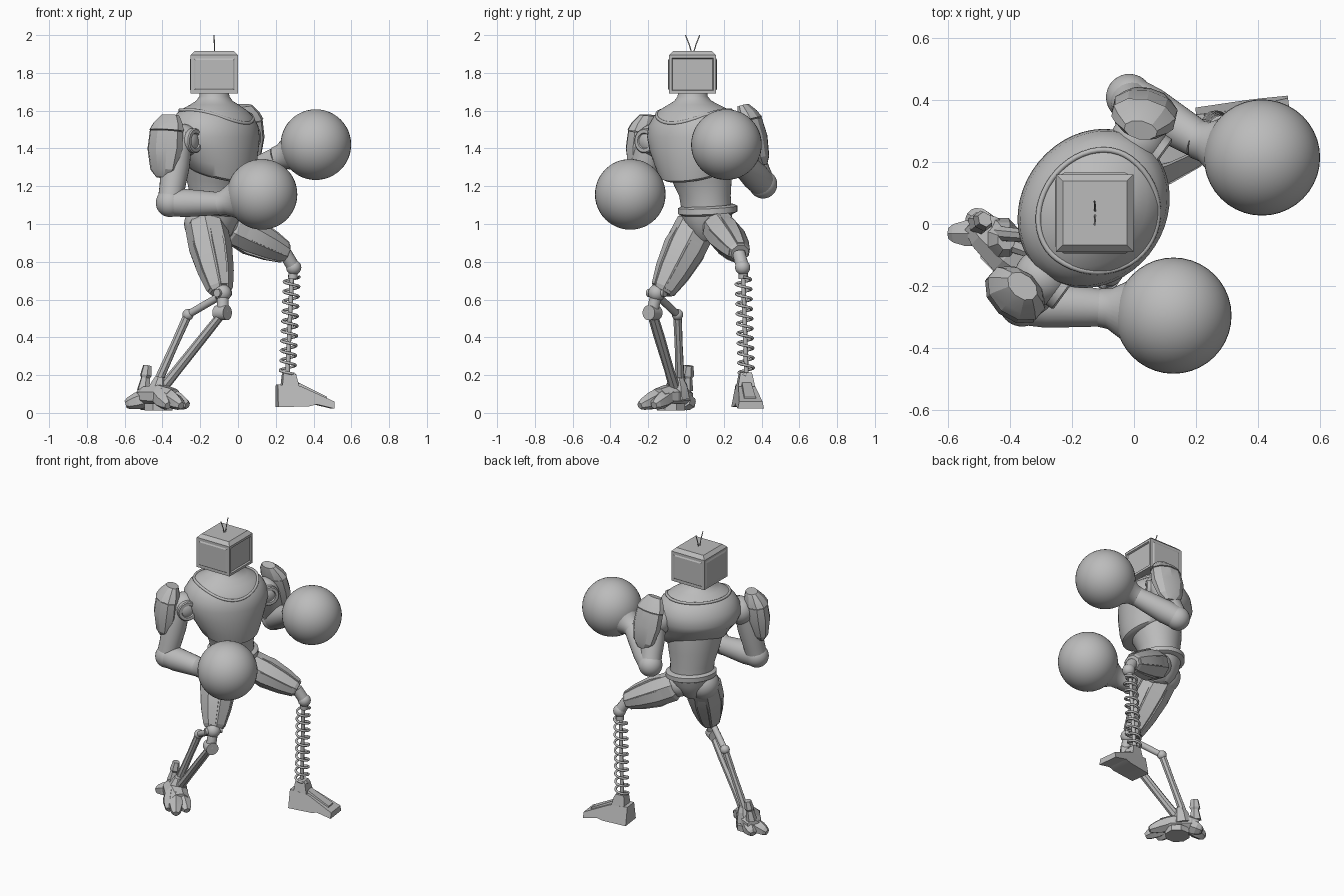
import bpy, bmesh, math
from mathutils import Vector, Matrix

if "Cube" in bpy.data.objects:
    bpy.data.objects.remove(bpy.data.objects["Cube"], do_unlink=True)

grey = bpy.data.materials.new("plain_grey")
grey.use_nodes = True
GREY = (0.5, 0.5, 0.5, 1)
grey.diffuse_color = GREY
grey.node_tree.nodes["Principled BSDF"].inputs["Base Color"].default_value = GREY

TURN = math.radians(54)                      # shoulder line, seen from above
SIDE = Vector((math.cos(TURN), math.sin(TURN), 0))
FRONT = Vector((SIDE.y, -SIDE.x, 0))


def finish(name, bm, matrix=None, angle=35):
    bmesh.ops.recalc_face_normals(bm, faces=bm.faces)
    if matrix is not None:
        bm.transform(matrix)
    mesh = bpy.data.meshes.new(name)
    bm.to_mesh(mesh)
    bm.free()
    obj = bpy.data.objects.new(name, mesh)
    bpy.context.collection.objects.link(obj)
    mesh.materials.append(grey)
    for p in mesh.polygons:
        p.use_smooth = True
    mesh.set_sharp_from_angle(angle=math.radians(angle))


def loft(name, rings, sides=32, matrix=None, angle=35):
    """Skin elliptical rings given as (centre, half width, half depth, optional tilt)."""
    bm = bmesh.new()
    loops = []
    steps = [2 * math.pi * (i + 0.5) / sides for i in range(sides)]
    for c, a, b, *tilt in rings:
        rise = sum(tilt) * b
        loops.append([bm.verts.new(Vector(c) + Vector((a * math.cos(t), b * math.sin(t), rise * math.sin(t))))
                      for t in steps])
    for lo, hi in zip(loops, loops[1:]):
        for i in range(sides):
            j = (i + 1) % sides
            bm.faces.new((lo[i], lo[j], hi[j], hi[i]))
    bm.faces.new(loops[0][::-1])
    bm.faces.new(loops[-1])
    finish(name, bm, matrix, angle)


def along(p0, p1):
    d = Vector(p1) - Vector(p0)
    return Matrix.Translation(p0) @ d.to_track_quat('Z', 'Y').to_matrix().to_4x4(), d.length


def limb(name, p0, p1, profile, sides=20, angle=35):
    """Skin a limb between two points; profile holds (fraction, half width, half depth)."""
    m, n = along(p0, p1)
    loft(name, [((0, 0, t * n), a, b) for t, a, b in profile], sides, m, angle)


def rod(name, p0, p1, r, sides=12):
    limb(name, p0, p1, [(0, r, r), (1, r, r)], sides)


def ball(name, c, r):
    bm = bmesh.new()
    bmesh.ops.create_uvsphere(bm, u_segments=40, v_segments=24, radius=r)
    finish(name, bm, Matrix.Translation(c), 60)


def tube(name, points, r, closed=False):
    cu = bpy.data.curves.new(name, 'CURVE')
    cu.dimensions = '3D'
    cu.bevel_depth = r
    cu.bevel_resolution = 2
    s = cu.splines.new('POLY')
    s.points.add(len(points) - 1)
    for p, q in zip(s.points, points):
        p.co = (*q, 1)
    s.use_cyclic_u = closed
    cu.materials.append(grey)
    obj = bpy.data.objects.new(name, cu)
    bpy.context.collection.objects.link(obj)


# Torso: separate shells with a step between chest, abdomen and pelvis
def torso(name, rows):
    spin = Matrix.Rotation(TURN, 4, 'Z')
    back = spin.inverted()
    loft(name, [(back @ Vector((x, y, z)), *shape) for z, x, y, *shape in rows], 48, spin, 40)


torso("pelvis", [(0.91, -.12, .11, .04, .05), (0.95, -.12, .11, .09, .09),
                 (1.02, -.12, .11, .13, .12), (1.07, -.12, .11, .145, .13)])
torso("belt", [(z, -.12, .115, a, a - .01, .08) for z, a in ((1.05, .14), (1.06, .16), (1.09, .16), (1.10, .14))])
torso("abdomen", [(1.06, -.12, .11, .135, .125), (1.15, -.12, .10, .14, .13),
                  (1.23, -.12, .085, .16, .15, .1), (1.32, -.115, .065, .18, .165, .25)])
torso("chest", [(1.265, -.10, .045, .165, .155, .3), (1.28, -.10, .045, .19, .178, .3),
                (1.34, -.11, .045, .217, .203, .22), (1.40, -.125, .047, .248, .224, .1),
                (1.46, -.13, .05, .268, .232), (1.52, -.13, .05, .263, .222),
                (1.57, -.13, .05, .235, .195), (1.605, -.13, .045, .195, .16),
                (1.632, -.125, .04, .14, .12), (1.652, -.125, .037, .10, .095),
                (1.675, -.125, .035, .08, .08), (1.71, -.125, .035, .075, .075)])
# Collar line resting on the chest, low in front and high over the shoulders
collar = []
for i in range(48):
    c, s = math.cos(2 * math.pi * i / 48), math.sin(2 * math.pi * i / 48)
    drop, reach = (.07, .213) if s > 0 else (0, .165)
    collar.append(Vector((-.13, .05, 1.603 - drop * s * s)) + SIDE * .20 * c + FRONT * reach * s)
tube("collar", collar, .009, True)

# Head: box chamfered along the top, with a framed screen and panelled sides
bm = bmesh.new()
bmesh.ops.create_cube(bm, size=1, matrix=Matrix.Diagonal((.25, .25, .225, 1)))
crown = [e for e in bm.edges if all(v.co.z > 0 for v in e.verts)]
bmesh.ops.bevel(bm, geom=crown, offset=.022, segments=1, affect='EDGES')
bm.normal_update()
for axis, rim, slope, lift in (((1, 0, 0), .022, .006, -.01), ((-1, 0, 0), .02, .015, .004),
                               ((0, 1, 0), .025, .012, .005), ((0, -1, 0), .025, .012, .005)):
    face = max(bm.faces, key=lambda f: f.normal.dot(Vector(axis)) * f.calc_area())
    bmesh.ops.inset_individual(bm, faces=[face], thickness=rim, depth=0)
    bmesh.ops.inset_individual(bm, faces=[face], thickness=slope, depth=lift)
finish("head_case", bm, Matrix.Translation((-.126, .035, 1.803)), 20)
for s in (-1, 1):
    tube("antenna", [(-.125, .035 + s * .003, 1.90), (-.125, .035 + s * .018, 1.95), (-.127, .035 + s * .038, 2.0)], .003)


# Arms: shoulder, upper arm, elbow, forearm and round glove
def arm(side, shoulder, elbow, wrist, glove):
    out = SIDE if side == "left" else -SIDE
    sh, el, wr, gl = map(Vector, (shoulder, elbow, wrist, glove))
    ball(side + "_shoulder_ball", sh, .09)
    rod(side + "_shoulder_axle", sh - out * .10, sh + out * .05, .075, 24)
    boss = sh + FRONT * .06
    limb(side + "_shoulder_boss", boss, boss + FRONT * .03,
         [(0, .066, .066), (.8, .066, .066), (1, .06, .06), (1, .042, .042), (.75, .038, .038)], 24)
    limb(side + "_upper_arm", sh + out * .03, el, [(0, .07, .07), (.4, .076, .076), (.75, .068, .068), (1, .066, .066)], 24)
    ball(side + "_elbow", el, .075)
    limb(side + "_forearm", el, wr, [(0, .07, .07), (.3, .075, .075), (.8, .065, .065), (1, .06, .06)], 24)
    limb(side + "_glove_cuff", wr, gl, [(-.05, .062, .062), (.1, .066, .066), (.35, .10, .10), (.55, .145, .145), (.7, .15, .15)], 32)
    ball(side + "_glove", gl, .187)


arm("right", (-.295, -.17, 1.44), (-.36, -.255, 1.112), (-.10, -.27, 1.108), (.127, -.295, 1.157))
arm("left", (.015, .27, 1.46), (-.015, .408, 1.21), (.21, .27, 1.35), (.412, .214, 1.42))


# Shoulder shields, with an upper cap plate
def shield(side, centre, yaw, lean, depth):
    m = Matrix.Translation(centre) @ Matrix.Rotation(yaw, 4, 'Z') @ Matrix.Rotation(lean, 4, 'X')
    loft(side + "_shoulder_shield", [((0, 0, -.17), .04, .3 * depth), ((0, 0, -.13), .082, .65 * depth),
         ((0, 0, -.02), .108, depth), ((0, 0, .075), .103, .95 * depth)], 10, m, 20)
    loft(side + "_shield_cap", [((0, 0, .08), .107, depth), ((0, -.008, .12), .09, .85 * depth),
         ((0, -.02, .165), .055, .5 * depth)], 10, m, 20)


shield("right", (-.385, -.23, 1.415), TURN + math.radians(85), .12, .075)
shield("left", (.035, .365, 1.475), math.radians(-12), .28, .062)


# Thighs: faceted shells with raised panels, blunt at the knee
def thigh(side, hip, knee, fat):
    shape = [(0, .07, .07), (.1, .10, .10), (.4, .105, .10), (.72, .088, .083), (.95, .066, .062), (1, .054, .05)]
    limb(side + "_thigh", hip, knee, [(t, a * fat, b * fat) for t, a, b in shape], 8, 15)
    m, n = along(hip, knee)
    for k in range(4):
        turn = Matrix.Rotation(k * math.pi / 2, 4, 'Z')
        rings = [((.08 * fat, 0, .16 * n), .014, .03), ((.09 * fat, 0, .42 * n), .016, .045),
                 ((.074 * fat, 0, .74 * n), .014, .036), ((.052 * fat, 0, .97 * n), .012, .026)]
        loft(side + "_thigh_panel", rings, 4, m @ turn, 15)


thigh("right", (-.18, .075, 1.03), (-.092, -.128, .64), 1.1)
thigh("left", (-.06, .165, .995), (.255, .285, .845), .95)
ball("left_hip", (-.06, .16, 1.0), .085)
ball("right_hip", (-.185, .075, 1.0), .1)

# Left shin: ball knee, rod and coil spring
ball("left_knee", (.295, .30, .77), .04)
rod("left_knee_stem", (.25, .28, .845), (.295, .30, .77), .035)
rod("left_knee_collar", (.293, .302, .765), (.29, .303, .71), .025)
top, low = Vector((.285, .303, .72)), Vector((.262, .32, .20))
rod("left_shin_rod", top, low, .012)
TURNS, STEP = 10, 16
coil = []
for i in range(TURNS * STEP + 1):
    t = 2 * math.pi * i / STEP
    coil.append(top.lerp(low, i / (TURNS * STEP)) + Vector((.04 * math.cos(t), .04 * math.sin(t), 0)))
tube("left_shin_spring", coil, .0075)


# Left foot: wedge prism, narrower on top
def wedge(name, outline, matrix):
    bm = bmesh.new()
    rows = [[bm.verts.new((x, s * w, z)) for x, z, w in outline] for s in (-1, 1)]
    bm.faces.new(rows[0])
    bm.faces.new(rows[1][::-1])
    for i in range(len(outline)):
        j = (i + 1) % len(outline)
        bm.faces.new((rows[0][i], rows[0][j], rows[1][j], rows[1][i]))
    finish(name, bm, matrix, 15)


place = Matrix.Translation((.27, .315, 0)) @ Matrix.Rotation(math.radians(7), 4, 'Z')
wedge("left_foot", [(-.065, .03, .068), (.10, .035, .072), (.14, .045, .072), (.235, .022, .07),
                    (.235, .06, .062), (.06, .14, .045), (-.065, .15, .045)], place)
wedge("left_foot_ridge", [(.05, .13, .03), (.20, .06, .035), (.20, .085, .03), (.05, .16, .024)], place)
wedge("left_ankle", [(-.04, .14, .045), (.05, .14, .045), (.035, .20, .034), (.025, .215, .03),
                     (-.03, .215, .03), (-.035, .20, .034)], place)

# Right shin: knee joint with a broad front strut and a linked back rod
knee, hub = Vector((-.08, -.155, .635)), Vector((-.08, -.18, .53))
bend = Vector((-.265, -.045, .52))
ball("right_knee", knee, .045)
rod("right_knee_link", knee, hub, .032)
rod("right_knee_hub", hub - FRONT * .04, hub + FRONT * .03, .04, 20)
rod("right_knee_pin", knee - SIDE * .055, knee + SIDE * .055, .022)
limb("right_shin_front", hub, (-.40, -.06, .13), [(0, .028, .022), (.3, .03, .024), (.75, .026, .026), (1, .03, .028)], 8, 20)
rod("right_upper_link", (-.11, -.14, .61), bend, .02)
ball("right_link_joint", bend, .03)
limb("right_shin_back", bend, (-.44, -.03, .13), [(0, .024, .024), (.4, .022, .022), (1, .026, .026)], 8, 20)

# Right foot: faceted block with spread toes and heel spur
block = [(0, .04, .035), (.2, .065, .055), (.65, .08, .065), (1, .06, .045)]
limb("right_foot_block", (-.52, .01, .09), (-.34, -.15, .085), block, 8, 15)
limb("right_ankle", (-.43, -.05, .08), (-.41, -.05, .19), [(0, .075, .07), (.6, .06, .05), (1, .035, .03)], 8, 15)
toes = [((-.37, -.09, .09), (-.268, -.17, .04)), ((-.38, -.13, .09), (-.30, -.245, .038)),
        ((-.42, -.12, .09), (-.37, -.22, .038)), ((-.48, -.03, .08), (-.595, -.03, .045)),
        ((-.47, -.01, .07), (-.53, .03, .04))]
for a, b in toes:
    limb("right_toe", a, b, [(0, .045, .05), (.5, .047, .045), (.85, .034, .032), (1, .02, .02)], 6, 15)
limb("right_heel_spur", (-.50, .0, .12), (-.48, .015, .25), [(0, .04, .035), (.5, .026, .024), (.6, .036, .03), (1, .026, .022)], 6, 15)
rod("right_sole", (-.42, -.08, .012), (-.42, -.08, .05), .08, 8)
